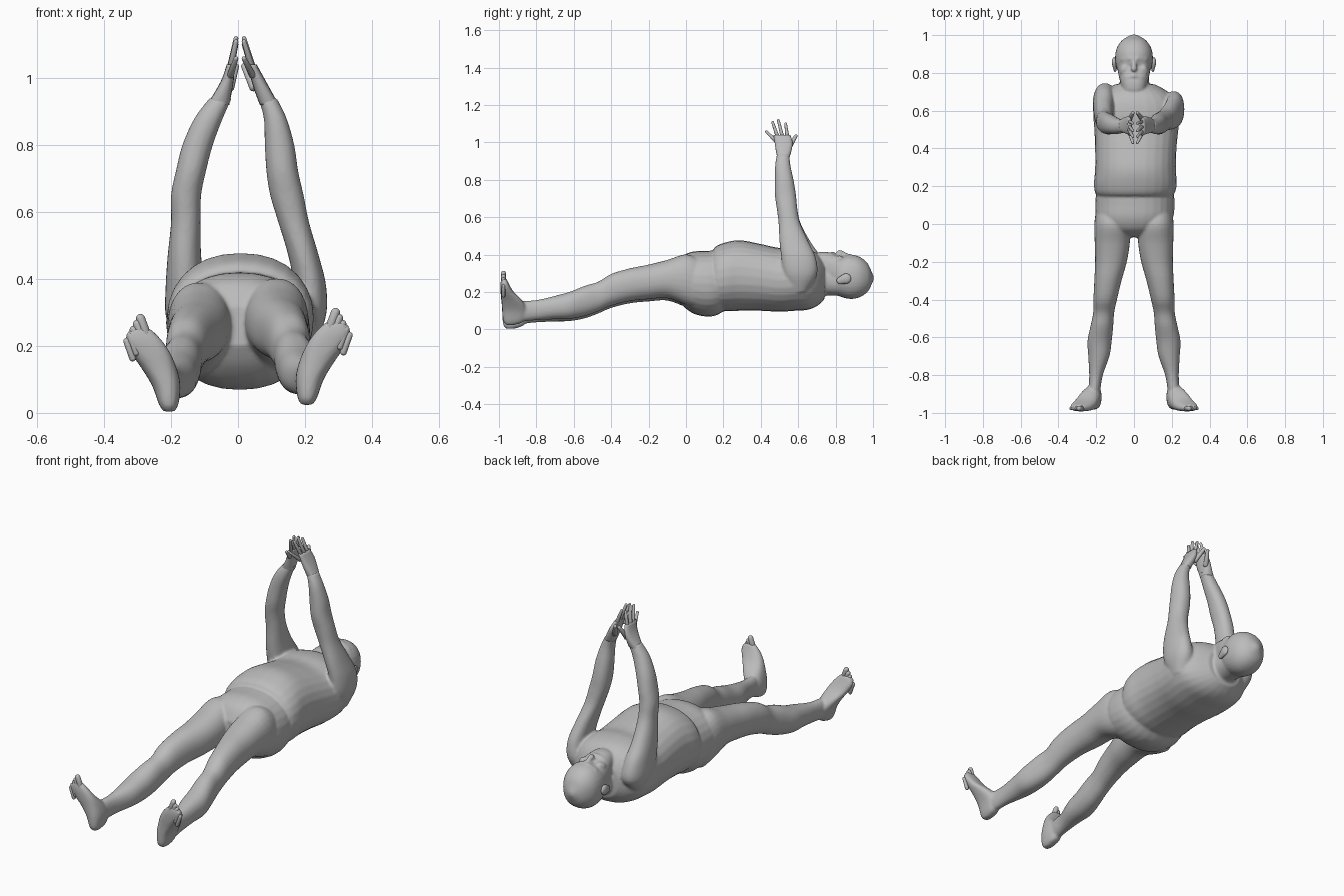
import bpy, bmesh, math
from mathutils import Vector

skin = bpy.data.materials.new("warm_grey_clay")
skin.diffuse_color = (0.5, 0.5, 0.5, 1)


def spline(rows, steps=4):
    """Smoothly interpolate a list of section rows."""
    out = []
    for i in range(len(rows) - 1):
        a, b, c, d = (rows[min(max(i + k, 0), len(rows) - 1)] for k in (-1, 0, 1, 2))
        for s in range(steps):
            t = s / steps
            out.append([0.5 * (2 * q + (r - p) * t + (2 * p - 5 * q + 4 * r - w) * t * t
                               + (3 * q - p - 3 * r + w) * t ** 3)
                        for p, q, r, w in zip(a, b, c, d)])
    return out + [list(rows[-1])]


def loft(bm, axis, rows, power=2.2, sides=28):
    """Rows are (position, x0, x1, v0, v1); axis is 'y' (v = z) or 'z' (v = y)."""
    rings = []
    for t, x0, x1, v0, v1 in spline(rows):
        ring = []
        for k in range(sides):
            a = 2 * math.pi * k / sides
            c, s = math.cos(a), math.sin(a)
            x = (x0 + x1) / 2 + (x1 - x0) / 2 * math.copysign(abs(c) ** (2 / power), c)
            v = (v0 + v1) / 2 + (v1 - v0) / 2 * math.copysign(abs(s) ** (2 / power), s)
            ring.append(bm.verts.new((x, t, v) if axis == 'y' else (x, v, t)))
        rings.append(ring)
    faces = [bm.faces.new(rings[0]), bm.faces.new(rings[-1])]
    for p, q in zip(rings, rings[1:]):
        for k in range(sides):
            j = (k + 1) % sides
            faces.append(bm.faces.new((p[k], p[j], q[j], q[k])))
    bmesh.ops.recalc_face_normals(bm, faces=faces)


def capsule(bm, p0, p1, r0, r1, squash=(1, 1, 1)):
    """Tapered round-ended rod from p0 to p1."""
    p0, p1 = Vector(p0), Vector(p1)
    rot = (p1 - p0).to_track_quat('Z', 'Y')
    for v in bmesh.ops.create_uvsphere(bm, u_segments=12, v_segments=10, radius=1)['verts']:
        top = v.co.z > -0.01
        off = rot @ (v.co * (r1 if top else r0))
        v.co = (p1 if top else p0) + Vector(o * s for o, s in zip(off, squash))


def finish(bm, name):
    me = bpy.data.meshes.new(name)
    bm.to_mesh(me)
    bm.free()
    me.materials.append(skin)
    for p in me.polygons:
        p.use_smooth = True
    ob = bpy.data.objects.new(name, me)
    bpy.context.collection.objects.link(ob)
    return ob


def mirror(rows, dz=0.0, axis='y'):
    """Mirror limb rows across x and raise them by dz."""
    if axis == 'y':
        return [(t, -b, -a, c + dz, d + dz) for t, a, b, c, d in rows]
    return [(t + dz, -b, -a, c, d) for t, a, b, c, d in rows]


body = bmesh.new()

# Pelvis, then the belly and chest overhanging it
loft(body, 'y', [(-.07, -.08, .08, .2, .32), (-.03, -.16, .16, .14, .385),
                 (.03, -.2, .205, .09, .415), (.1, -.205, .215, .07, .42),
                 (.16, -.2, .21, .075, .42), (.22, -.18, .19, .11, .4)])
loft(body, 'y', [(.135, -.15, .16, .14, .39), (.155, -.2, .21, .105, .44),
                 (.21, -.212, .226, .098, .465), (.29, -.206, .222, .1, .477),
                 (.4, -.206, .225, .1, .457), (.5, -.21, .235, .095, .436),
                 (.58, -.215, .243, .1, .44), (.65, -.2, .225, .105, .43),
                 (.7, -.16, .18, .125, .405), (.74, -.1, .11, .16, .36)])

# Legs
leg = [(.08, -.2, -.04, .1, .36), (0, -.21, -.02, .12, .39), (-.1, -.208, -.022, .155, .36),
       (-.2, -.206, -.038, .15, .335), (-.3, -.21, -.066, .14, .315),
       (-.4, -.215, -.09, .115, .285), (-.47, -.216, -.105, .085, .243),
       (-.54, -.23, -.11, .06, .222), (-.62, -.246, -.118, .045, .19),
       (-.7, -.242, -.13, .043, .168), (-.8, -.237, -.165, .038, .145),
       (-.88, -.24, -.178, .03, .14), (-.93, -.235, -.18, .03, .13)]
loft(body, 'y', leg)
loft(body, 'y', mirror(leg, .012))

# Feet, soles towards the front
foot = [(.004, -.222, -.19, -.96, -.92), (.025, -.236, -.178, -.977, -.865),
        (.08, -.256, -.172, -.982, -.85), (.13, -.286, -.182, -.985, -.872),
        (.18, -.32, -.203, -.99, -.92), (.22, -.337, -.23, -.992, -.945),
        (.252, -.322, -.262, -.988, -.96)]
loft(body, 'z', foot, 2.5)
loft(body, 'z', mirror(foot, .02, 'z'), 2.5)

# Arms reaching up
loft(body, 'z', [(.22, -.19, -.11, .59, .69), (.29, -.216, -.09, .53, .745),
                 (.38, -.216, -.1, .51, .725), (.47, -.21, -.11, .5, .665),
                 (.57, -.2, -.112, .495, .612), (.65, -.2, -.11, .485, .595),
                 (.72, -.186, -.096, .475, .588), (.8, -.166, -.075, .475, .575),
                 (.88, -.13, -.045, .477, .558), (.94, -.085, -.018, .487, .553)])
loft(body, 'z', [(.2, .14, .23, .56, .65), (.29, .15, .263, .52, .7),
                 (.38, .165, .263, .51, .695), (.47, .15, .241, .5, .655),
                 (.57, .12, .212, .495, .61), (.65, .096, .196, .485, .595),
                 (.72, .085, .18, .475, .588), (.8, .08, .168, .475, .575),
                 (.88, .077, .145, .477, .558), (.94, .06, .116, .487, .553)])

# Neck, skull, bearded jaw
loft(body, 'y', [(.64, -.08, .09, .16, .37), (.74, -.075, .08, .18, .35),
                 (.82, -.08, .08, .18, .33)])
loft(body, 'y', [(.77, -.055, .055, .21, .35), (.82, -.09, .09, .178, .388),
                 (.88, -.1, .1, .163, .4), (.93, -.092, .092, .173, .388),
                 (.97, -.066, .066, .2, .355), (.99, -.037, .037, .235, .315),
                 (1.003, -.01, .01, .265, .285)])
loft(body, 'y', [(.694, -.035, .035, .345, .395), (.705, -.058, .058, .3, .412),
                 (.75, -.072, .072, .25, .415), (.8, -.084, .084, .23, .402),
                 (.86, -.088, .088, .22, .385)], 2.5)

# Nose, brow, moustache, cheeks
capsule(body, (0, .872, .392), (0, .822, .411), .01, .016)
for s in (-1, 1):
    capsule(body, (s * .015, .875, .393), (s * .06, .872, .37), .013, .012)
    capsule(body, (0, .785, .408), (s * .04, .775, .395), .011, .011)
    capsule(body, (s * .05, .82, .375), (s * .055, .81, .37), .022, .022)

# Blend all of it into one skin
ob = finish(body, "body")
rm = ob.modifiers.new("blend", 'REMESH')
rm.mode = 'VOXEL'
rm.voxel_size = 0.007
rm.use_smooth_shade = True
sm = ob.modifiers.new("soften", 'SMOOTH')
sm.factor = 0.5
sm.iterations = 4

# Ears
for s, side in ((-1, "left"), (1, "right")):
    bm = bmesh.new()
    capsule(bm, (s * .1, .825, .262), (s * .105, .855, .272), .02, .028, (.45, 1, 1))
    finish(bm, side + "_ear")

# Toes, big toe on the inside
for s, side, dz in ((-1, "left", 0), (1, "right", .018)):
    bm = bmesh.new()
    for i in range(5):
        f = i / 4
        tip = Vector((s * (.291 + .042 * f), -.976, .282 - .068 * f + dz))
        r = .0135 - .004 * f
        capsule(bm, tip - Vector((s * .018, 0, .05)), tip, r * 1.1, r)
    finish(bm, side + "_toes")

# Hands with spread fingers, palms facing each other
hands = {
    "left": ([(.92, -.094, -.026, .488, .553), (.96, -.068, -.018, .48, .565),
              (1.0, -.047, -.012, .474, .57), (1.04, -.034, -.01, .468, .558)], -.022, -.006),
    "right": ([(.92, .065, .122, .488, .553), (.96, .05, .1, .48, .565),
               (1.0, .038, .078, .474, .57), (1.04, .03, .056, .468, .558)], .042, .018)}
fingers = [(.478, 1.01, .43, 1.058), (.49, 1.03, .463, 1.108),
           (.514, 1.035, .494, 1.118), (.542, 1.03, .533, 1.1)]
for side, (palm, x0, x1) in hands.items():
    bm = bmesh.new()
    loft(bm, 'z', palm, 2.5, 16)
    for y0, z0, y1, z1 in fingers:
        capsule(bm, (x0, y0, z0), (x1, y1, z1), .011, .007)
    capsule(bm, (x0 * 1.1, .552, .975), (x1, .588, 1.035), .015, .009)
    finish(bm, side + "_hand")
